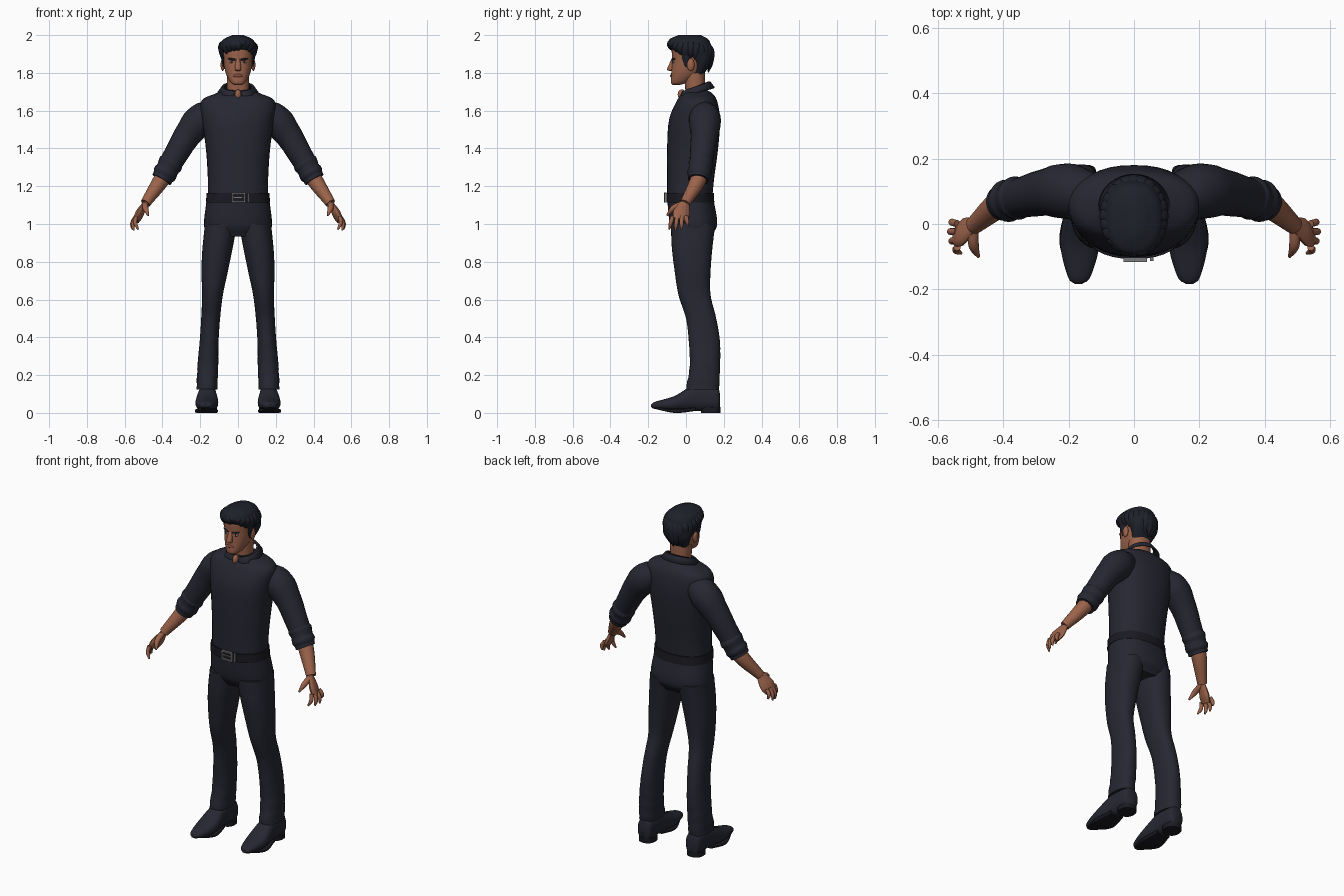
import bpy, bmesh, random
from math import sin, cos, pi, radians, copysign
from mathutils import Vector

random.seed(4)
if "Cube" in bpy.data.objects:
    bpy.data.objects.remove(bpy.data.objects["Cube"])


def material(name, red, green, blue):
    mat = bpy.data.materials.new(name)
    mat.use_nodes = True
    mat.diffuse_color = (red, green, blue, 1)
    shader = mat.node_tree.nodes["Principled BSDF"]
    shader.inputs["Base Color"].default_value = mat.diffuse_color
    shader.inputs["Roughness"].default_value = .8
    return mat


NAVY = material("navy cloth", .019, .02, .031)
HAIR = material("hair black", .013, .015, .023)
SKIN = material("skin", .33, .125, .07)
LIPS = material("lips", .24, .08, .05)
LEATHER = material("dark leather", .01, .01, .015)
METAL = material("buckle metal", .2, .2, .2)
EYE = material("eye grey", .33, .36, .4)


def finish(name, bm, mat, centre=(0, 0, 0), size=(1, 1, 1)):
    bmesh.ops.scale(bm, vec=size, verts=bm.verts)
    bmesh.ops.translate(bm, vec=centre, verts=bm.verts)
    bmesh.ops.recalc_face_normals(bm, faces=bm.faces)
    mesh = bpy.data.meshes.new(name)
    bm.to_mesh(mesh)
    bm.free()
    mesh.materials.append(mat)
    ob = bpy.data.objects.new(name, mesh)
    bpy.context.collection.objects.link(ob)
    bpy.ops.object.select_all(action='DESELECT')
    ob.select_set(True)
    bpy.context.view_layer.objects.active = ob
    bpy.ops.object.shade_smooth_by_angle(angle=radians(45))
    return ob


def ball(name, mat, centre, size):
    bm = bmesh.new()
    bmesh.ops.create_uvsphere(bm, u_segments=16, v_segments=10, radius=1)
    return finish(name, bm, mat, centre, size)


def box(name, mat, centre, size):
    bm = bmesh.new()
    bmesh.ops.create_cube(bm, size=1)
    return finish(name, bm, mat, centre, size)


def curve(keys, t):
    """Smooth value at t through evenly spaced numbers or vectors."""
    spot = t * (len(keys) - 1)
    i = min(int(spot), len(keys) - 2)
    t = spot - i
    a, b, c, d = [2 * keys[0] - keys[1], *keys, 2 * keys[-1] - keys[-2]][i:i + 4]
    return b + ((c - a) + ((2 * a - 5 * b + 4 * c - d) + (3 * (b - c) + d - a) * t) * t) * (t / 2)


def bridge(name, mat, rings):
    bm = bmesh.new()
    loops = [[bm.verts.new(p) for p in ring] for ring in rings]
    for lower, upper in zip(loops, loops[1:]):
        for i in range(len(lower)):
            bm.faces.new((lower[i - 1], lower[i], upper[i], upper[i - 1]))
    bm.faces.new(loops[0])
    bm.faces.new(loops[-1])
    return finish(name, bm, mat)


def loft(name, mat, place, width, low, high, centre=(0, 0), side=1, power=2.3,
         axis='z', fold=(0, 0), steps=28, sides=36):
    """Rounded sections along an axis; every measure is a list of keys."""
    rings = []
    for k in range(steps + 1):
        t = k / steps
        bottom, top, ring = curve(low, t), curve(high, t), []
        for i in range(sides):
            angle = 2 * pi * i / sides
            c, s = cos(angle), sin(angle)
            swell = 1 + curve(fold, t) * sin(k * 2 + 2 * c)
            u = curve(centre, t) + swell * curve(width, t) * copysign(abs(c) ** (2 / power), c)
            v = (bottom + top + swell * (top - bottom) * copysign(abs(s) ** (2 / power), s)) / 2
            w = curve(place, t)
            ring.append((side * u, v, w) if axis == 'z' else (side * u, w, v))
        rings.append(ring)
    return bridge(name, mat, rings)


def tube(name, mat, path, radii, side=1, flat=1, wide=(0, 1, 0), fold=0, steps=14, sides=16):
    """Tapered tube along points, widest along the wide axis."""
    rings = []
    for k in range(steps + 1):
        t = k / steps
        ahead = curve(path, min(1, t + .01)) - curve(path, max(0, t - .01))
        across = Vector(wide) - Vector(wide).project(ahead)
        across.normalize()
        other = ahead.normalized().cross(across) * flat
        ring = []
        for i in range(sides):
            angle = 2 * pi * i / sides
            r = curve(radii, t) * (1 + fold * sin(k * 2 + 2 * sin(angle)))
            p = curve(path, t) + (across * cos(angle) + other * sin(angle)) * r
            ring.append((side * p.x, p.y, p.z))
        rings.append(ring)
    return bridge(name, mat, rings)


# Shirt body, hips and belt
loft("shirt_body", NAVY, place=(1.15, 1.25, 1.4, 1.55, 1.65, 1.69, 1.71),
     width=(.16, .16, .17, .19, .195, .12, .07),
     low=(-.1, -.1, -.1, -.09, -.05, -.02, 0),
     high=(.14, .15, .17, .18, .165, .14, .11))
loft("trouser_hips", NAVY, place=(1.135, 1, .935), width=(.165, .18, .16),
     low=(-.1, -.085, -.05), high=(.145, .165, .13))
loft("belt", LEATHER, place=(1.115, 1.165), width=(.17, .166), low=(-.107, -.107),
     high=(.15, .147), steps=1)
buckle = Vector((.004, -.11, 1.14))
for sign in (-1, 1):
    box("buckle_bar", METAL, buckle + Vector((0, 0, sign * .023)), (.07, .012, .008))
    box("buckle_post", METAL, buckle + Vector((sign * .032, 0, 0)), (.008, .012, .05))
box("buckle_prong", METAL, buckle, (.06, .008, .006))
box("belt_keeper", METAL, buckle + Vector((.05, .003, 0)), (.01, .012, .05))

# Collar, open at the front with two points
bm = bmesh.new()
strip = []
for i in range(33):
    angle = radians(-80 + 340 * i / 32)
    front = (1 - sin(angle)) / 2
    point = max(0, front - .8)
    strip.append([bm.verts.new((cos(angle) * (r + spread * point), .055 + sin(angle) * (r - .01), z - .05 * front))
                  for r, spread, z in ((.072, 0, 1.75), (.083, 0, 1.75), (.105, .45, 1.72 - .1 * point))])
for a, b in zip(strip, strip[1:]):
    for j in range(2):
        bm.faces.new((a[j], b[j], b[j + 1], a[j + 1]))
collar = finish("shirt_collar", bm, NAVY)
thick = collar.modifiers.new("thickness", 'SOLIDIFY')
thick.thickness = .008
thick.offset = 0

# Neck, head and face
loft("neck", SKIN, place=(1.66, 1.8), width=(.056, .06), low=(0, -.01), high=(.1, .1))
ball("open_neck", SKIN, (0, -.022, 1.685), (.017, .022, .028))
loft("head", SKIN, place=(1.737, 1.75, 1.8, 1.87, 1.94, 1.98),
     width=(.02, .04, .065, .078, .078, .03),
     low=(-.07, -.08, -.078, -.074, -.07, -.01),
     high=(-.03, .01, .08, .125, .125, .07))
loft("nose", SKIN, place=(1.81, 1.82, 1.875), width=(.01, .017, .01),
     low=(-.085, -.1, -.076), high=(-.06, -.06), steps=8, sides=16)
ball("mouth", LIPS, (0, -.076, 1.785), (.024, .008, .009))
for label, side in (("left", 1), ("right", -1)):
    ball(label + "_eye", EYE, (side * .033, -.064, 1.857), (.013, .008, .006))
    ball(label + "_iris", HAIR, (side * .033, -.07, 1.857), (.005, .004, .005))
    ball(label + "_ear", SKIN, (side * .081, .025, 1.843), (.011, .02, .033))
    tube(label + "_eyebrow", HAIR, [Vector((.014, -.075, 1.87)), Vector((.055, -.058, 1.875))],
         (.004, .006, .002), side, wide=(0, 0, 1), sides=8)
    tube(label + "_sideburn", HAIR, [Vector((.085, 0, 1.93)), Vector((.078, 0, 1.83))],
         (.025, .02, .005), side, flat=.4)

# Hair cap covered in locks that fall from the crown
loft("hair_cap", HAIR, place=(1.77, 1.85, 1.9, 1.93, 1.975, 2),
     width=(.045, .08, .092, .095, .08, .03),
     low=(.03, .035, -.02, -.085, -.09, -.04),
     high=(.08, .13, .14, .137, .12, .08))
for k in range(24):
    angle = 2 * pi * k / 24
    c, s = cos(angle), sin(angle)
    drop = .11 + .055 * s + random.uniform(-.015, .015)
    path = [Vector((c * .09 * reach, .025 + s * .11 * reach, 1.98 - drop * fall))
            for reach, fall in ((.4, 0), (1, .3), (1, .7), (.85, 1))]
    tube("hair_lock", HAIR, path, (.01, .022, .02, .004), flat=.5, wide=(-s, c, 0), sides=10)

# Limbs, built once per side
elbow, cuff_end = Vector((.34, .085, 1.35)), Vector((.405, .065, 1.235))
wrist, knuckles = Vector((.49, -.005, 1.11)), Vector((.54, -.035, 1.02))
for label, side in (("left", 1), ("right", -1)):
    tube(label + "_sleeve", NAVY, [Vector((.12, .09, 1.6)), Vector((.2, .1, 1.55)),
         Vector((.28, .095, 1.45)), cuff_end], (.06, .085, .07, .055), side, fold=.012, sides=24)
    tube(label + "_cuff_roll", NAVY, [elbow, cuff_end], (.05, .066, .06, .064, .045),
         side, fold=.015, sides=24)
    tube(label + "_forearm", SKIN, [elbow, cuff_end, wrist], (.04, .043, .027), side)
    tube(label + "_palm", SKIN, [wrist, wrist.lerp(knuckles, .6), knuckles],
         (.026, .046, .038), side, flat=.42, wide=(-.35, 1, 0))
    for i, name in enumerate(("index", "middle", "ring", "little")):
        base = knuckles + Vector((0, .024 * (i - 1.5), .02))
        tip = Vector((.56 - .008 * (i - 2) ** 2, .033 * (i - 1.5) - .04, .965 + .006 * (i - 1) ** 2))
        tube(f"{label}_{name}_finger", SKIN, [base, base.lerp(tip, .5) + Vector((.01, 0, 0)), tip],
             (.011, .011, .01, .004), side, sides=10)
    tube(label + "_thumb", SKIN, [wrist, Vector((.49, -.065, 1.085)), Vector((.475, -.1, 1.045))],
         (.015, .016, .005), side, sides=10)

    # Trouser leg, creased towards the hem
    loft(label + "_trouser_leg", NAVY, place=(1, .125), centre=(.09, .12, .14, .155, .165),
         width=(.085, .08, .07, .055, .05, .05, .055, .055),
         low=(-.08, -.075, -.06, -.04, 0, .015, .02, 0),
         high=(.155, .14, .13, .13, .16, .18, .18, .175),
         fold=(0, 0, 0, .03), side=side, steps=40)
    # Shoe with toe spring, sole and heel
    loft(label + "_shoe", NAVY, place=(.18, .16, .05, -.06, -.16, -.184), axis='y',
         centre=(.158, .17), width=(.025, .045, .05, .06, .035, .01),
         low=(.02, .01, .01, .01, .02, .03), high=(.1, .14, .15, .09, .06, .045), side=side)
    loft(label + "_sole", LEATHER, place=(.05, -.06, -.18), axis='y', centre=(.165, .17),
         width=(.045, .06, .015), low=(.01, 0, .025), high=(.03, .02, .035), side=side, power=5)
    loft(label + "_heel", LEATHER, place=(0, .03), centre=(.16, .16), width=(.048, .048),
         low=(.08, .08), high=(.182, .182), side=side, steps=1)
